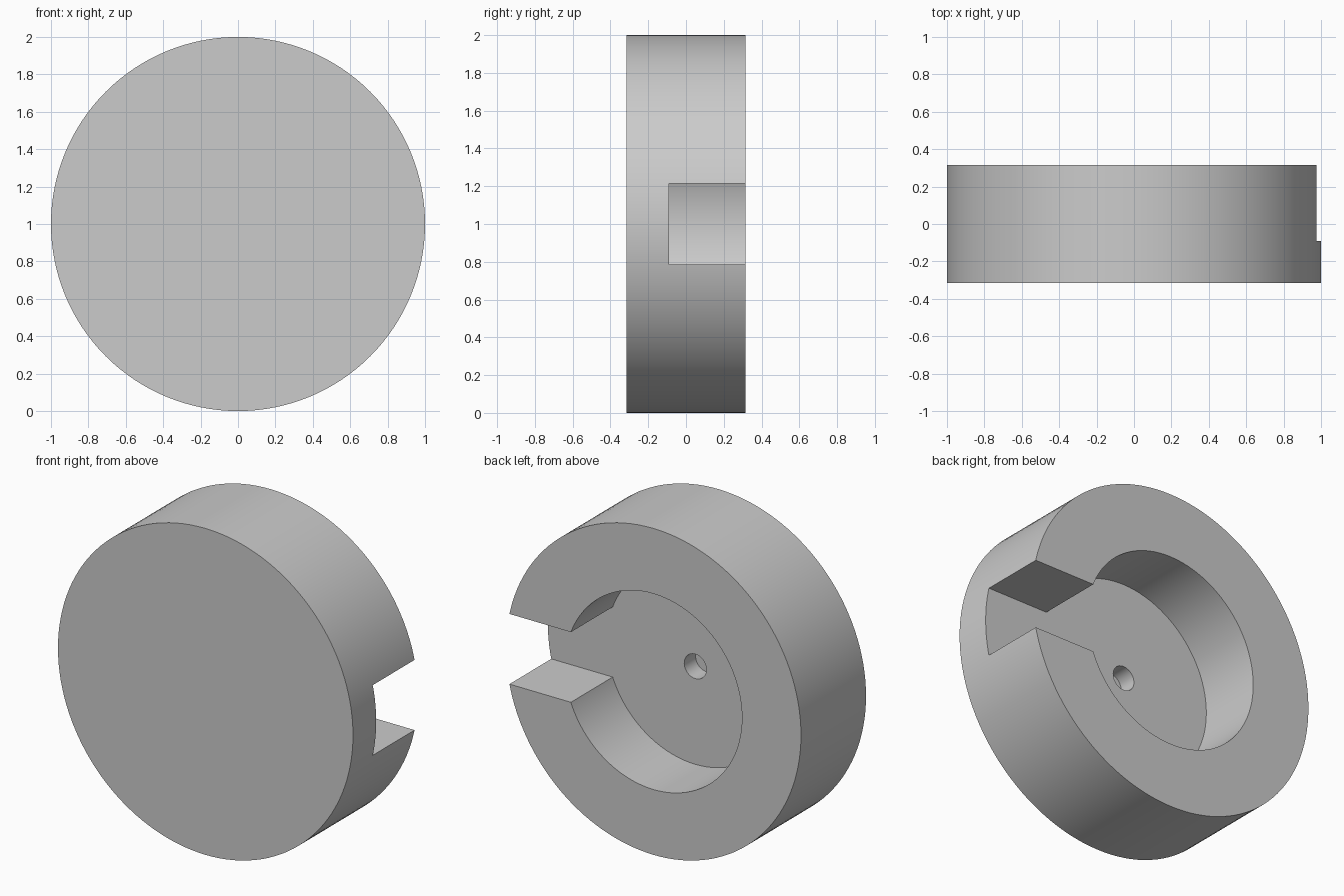
import bpy
import math

cube = bpy.data.objects.get("Cube")
if cube:
    bpy.data.objects.remove(cube, do_unlink=True)

HALF = 0.315          # half thickness of the disc
FLOOR = -0.09         # depth at which the recess ends
HOLE_END = -0.20      # bottom of the blind centre hole
BACK = HALF + 0.1     # cutters overshoot the back face

grey = bpy.data.materials.new("plain_grey")
grey.use_nodes = True
colour = (0.6, 0.6, 0.6, 1)
grey.diffuse_color = colour
grey.node_tree.nodes["Principled BSDF"].inputs["Base Color"].default_value = colour


def disc(name, radius, y0, y1, sides):
    """Cylinder lying along y, centred on the disc axis."""
    bpy.ops.mesh.primitive_cylinder_add(
        vertices=sides, radius=radius, depth=y1 - y0,
        location=(0, (y0 + y1) / 2, 1), rotation=(math.pi / 2, 0, 0))
    bpy.context.object.name = name
    return bpy.context.object


def box(name, x0, x1, y0, y1, z0, z1):
    bpy.ops.mesh.primitive_cube_add(
        size=1, location=((x0 + x1) / 2, (y0 + y1) / 2, (z0 + z1) / 2))
    bpy.context.object.name = name
    bpy.context.object.scale = (x1 - x0, y1 - y0, z1 - z0)
    return bpy.context.object


def cut(target, cutter):
    """Subtract the cutter from the target and discard it."""
    cutter.hide_render = True
    bpy.context.view_layer.objects.active = target
    mod = target.modifiers.new(cutter.name, 'BOOLEAN')
    mod.operation = 'DIFFERENCE'
    mod.solver = 'EXACT'
    mod.object = cutter
    bpy.ops.object.modifier_apply(modifier=mod.name)
    bpy.data.objects.remove(cutter, do_unlink=True)


# Solid round body
body = disc("round_body", 1.0, -HALF, HALF, 128)
body.data.materials.append(grey)

# Wide recess in the back, side slot into it, and small centre hole
cut(body, disc("recess_cutter", 0.6, FLOOR, BACK, 96))
cut(body, box("slot_cutter", 0.3, 1.2, FLOOR, BACK, 0.785, 1.215))
cut(body, disc("centre_hole_cutter", 0.075, HOLE_END, BACK, 48))

# Smooth curved walls, crisp rims
bpy.ops.object.select_all(action='DESELECT')
body.select_set(True)
bpy.context.view_layer.objects.active = body
bpy.ops.object.shade_smooth_by_angle(angle=math.radians(30))
